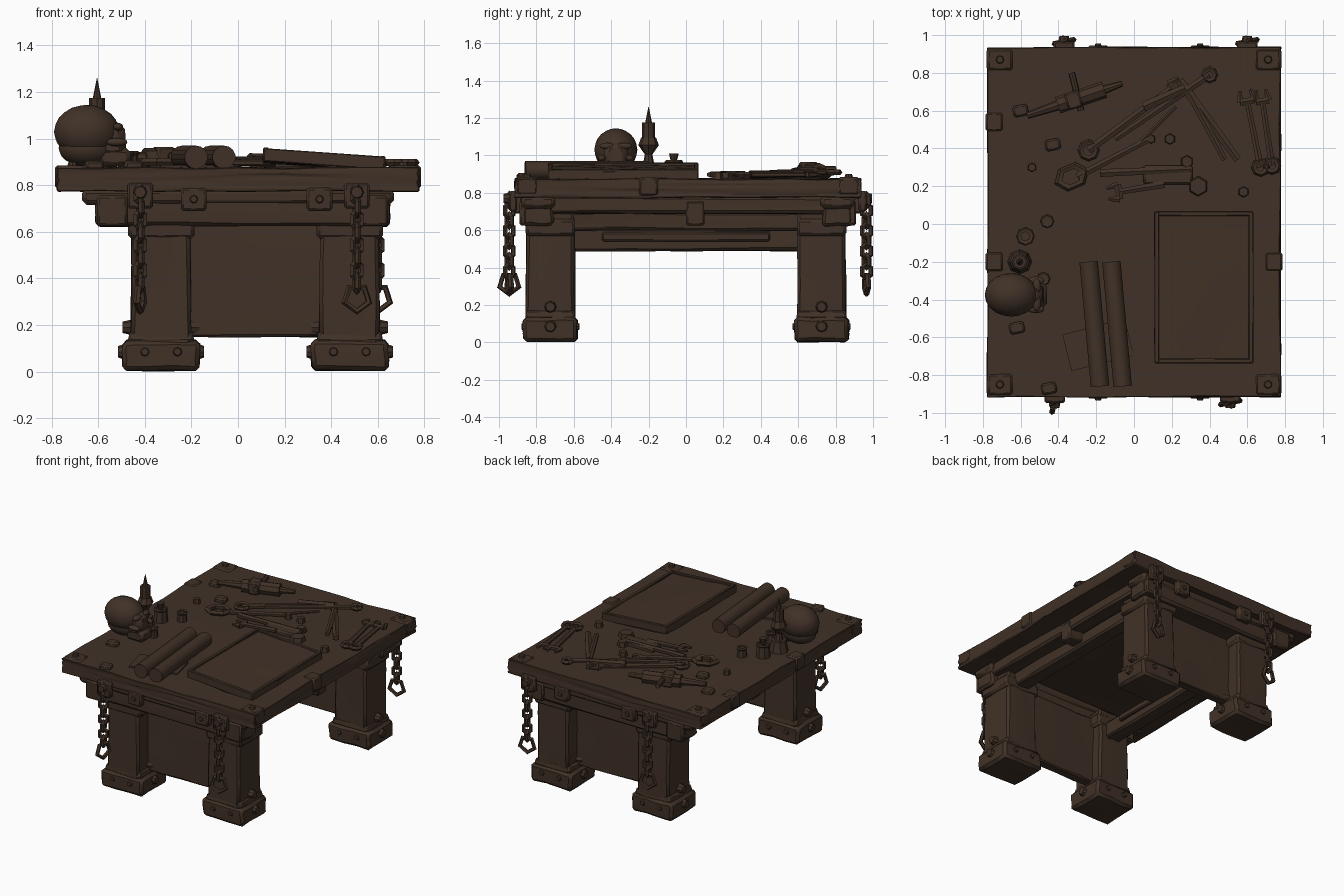
import bpy, bmesh, math, random
from mathutils import Matrix, Vector

random.seed(4)
cube = bpy.data.objects.get("Cube")
if cube:
    bpy.data.objects.remove(cube)

wood = bpy.data.materials.new("dark_brown")
wood.use_nodes = True
COLOR = (.052, .031, .02, 1)
wood.diffuse_color = COLOR
wood.node_tree.nodes["Principled BSDF"].inputs["Base Color"].default_value = COLOR
parts = []

TOP = .875
SIDES = (-1, 1)
UP = Vector((0, 0, 1))


def finish(name, bm, bevel=0):
    bmesh.ops.recalc_face_normals(bm, faces=bm.faces)
    mesh = bpy.data.meshes.new(name)
    bm.to_mesh(mesh)
    bm.free()
    ob = bpy.data.objects.new(name, mesh)
    bpy.context.collection.objects.link(ob)
    mesh.materials.append(wood)
    if bevel:
        mod = ob.modifiers.new("worn_edges", "BEVEL")
        mod.width = bevel
        mod.segments = 1
    parts.append(ob)


def box(name, centre, size, bevel=.01, cuts=0, taper=1, turn=0, axis="Z"):
    """Box by centre and size; cuts give uneven hand-hewn faces."""
    bm = bmesh.new()
    bmesh.ops.create_cube(bm, size=1)
    for v in bm.verts:
        if v.co.z > 0:
            v.co.x *= taper
            v.co.y *= taper
    if cuts:
        bmesh.ops.subdivide_edges(bm, edges=bm.edges, cuts=cuts, use_grid_fill=True)
    bm.transform(Matrix.Diagonal(size).to_4x4())
    if cuts:
        for v in bm.verts:
            v.co += Vector([random.uniform(-.005, .005) for _ in range(3)])
    bm.transform(Matrix.Translation(centre) @ Matrix.Rotation(turn, 4, axis))
    finish(name, bm, bevel)


def rod(name, a, b, start, end=None, sides=8, flat=1):
    """Tapered rod from a to b, optionally flattened vertically."""
    a, b = Vector(a), Vector(b)
    bm = bmesh.new()
    bmesh.ops.create_cone(bm, cap_ends=True, segments=sides, radius1=start,
                          radius2=start if end is None else end, depth=(b - a).length)
    bm.transform((b - a).to_track_quat("Z", "Y").to_matrix().to_4x4())
    bm.transform(Matrix.Diagonal((1, 1, flat, 1)))
    bm.transform(Matrix.Translation((a + b) / 2))
    finish(name, bm)


def bolt(name, centre, direction, radius, length):
    """Short tapered bolt head standing out along a direction."""
    centre = Vector(centre)
    rod(name, centre, centre + Vector(direction) * length, radius, radius * .7)


def ball(name, centre, size):
    bm = bmesh.new()
    bmesh.ops.create_icosphere(bm, subdivisions=3, radius=1)
    bm.transform(Matrix.Translation(centre) @ Matrix.Diagonal((*size, 1)))
    finish(name, bm)


def ring(name, centre, radius, wire, rot=(0, 0, 0), stretch=1, sides=8):
    bpy.ops.mesh.primitive_torus_add(location=centre, rotation=rot, major_radius=radius,
                                     minor_radius=wire, major_segments=sides, minor_segments=5)
    ob = bpy.context.object
    ob.name = name
    ob.scale.x = stretch
    ob.data.materials.append(wood)
    parts.append(ob)


# Table top with iron corner and edge plates
box("table_top", (0, .01, .825), (1.55, 1.85, .1), .018, 7)
for side in SIDES:
    for end in SIDES:
        x, y = side * .71, end * .86 + .01
        box("corner_plate", (x, y, .835), (.14, .12, .1), .015)
        bolt("corner_bolt", (x, y, TOP), UP, .025, .025)
for x, y in ((-.74, .54), (-.74, -.2), (.74, -.2)):
    box("edge_plate", (x, y, .835), (.09, .1, .1))

# Aprons, end plates and recessed end panels
for end in SIDES:
    y = end * .8 + .01
    box("end_apron", (.02, y, .7), (1.26, .16, .15), .015, 3)
    box("end_apron_top", (0, y, .75), (1.34, .18, .07), .02)
    for x in (-.19, .35):
        box("end_plate", (x, y + end * .11, .74), (.11, .05, .1))
        bolt("end_bolt", (x, y + end * .13, .74), (0, end, 0), .02, .015)
    box("end_panel", (.07, end * .71, .4), (.62, .07, .5), .01, 3)
for x in (-.54, .58):
    box("side_apron", (x, .01, .735), (.12, 1.74, .09), .015, 3)
    for y in (-.84, .05, .86):
        box("apron_block", (x, y, .69), (.13, .1, .13))

# Legs with collars, feet and bolts
for x in (-.33, .48):
    for end in SIDES:
        y = end * .725
        box("leg", (x, y, .4), (.255, .26, .6), .015, 2, .98)
        box("leg_cap", (x, y, .615), (.285, .265, .09), .015)
        box("leg_collar", (x, y, .15), (.29, .275, .05), .012, 0, .92)
        box("foot", (x, y, .07), (.33, .29, .13), .018, 2)
        for side in SIDES:
            out = Vector((side, 0, 0))
            bolt("foot_bolt", (x + side * .155, y, .085), out, .035, .03)
            bolt("collar_bolt", (x + side * .12, y, .19), out, .035, .045)
            for face in SIDES:
                bolt("foot_stud", (x + side * .07, y + face * .14, .085), (0, face, 0), .022, .015)

# Long stretchers
box("low_stretcher", (-.32, 0, .55), (.12, 1.25, .12), .015, 3)
box("stretcher_band", (-.32, 0, .565), (.16, .9, .05))
box("high_stretcher", (.48, 0, .65), (.12, 1.25, .1), .015, 3)

# Hanging chains; one end ring is turned edge-on
LINKS = 8
for x, end, facing in ((-.42, -1, 1.3), (.51, -1, .2), (-.37, 1, .2), (.6, 1, .2)):
    y = end * .935 + .01
    box("chain_bracket", (x, y, .755), (.11, .045, .11))
    bolt("chain_pin", (x, y, .77), (0, end, 0), .035, .05)
    y += end * .02
    for i in range(LINKS):
        z = .76 - .38 * i / (LINKS - 1)
        ring("chain_link", (x, y, z), .026, .014,
             (math.pi / 2, math.pi / 2, .6 + 1.2 * (i % 2)), 1.3, 6)
    ring("chain_ring", (x, y, .315), .056, .015, (math.pi / 2, math.pi / 10, facing), 1, 5)

# Skull facing +x
SKULL_Y = -.375
ball("skull_cranium", (-.65, SKULL_Y, 1.03), (.14, .115, .115))
ball("skull_base", (-.65, SKULL_Y, .96), (.12, .095, .08))
box("skull_face", (-.54, SKULL_Y, .995), (.125, .14, .15), .03, 0, .85)
box("skull_jaw", (-.53, SKULL_Y, .92), (.14, .13, .08), .02)
for side in SIDES:
    ball("brow", (-.515, SKULL_Y + side * .045, 1.05), (.022, .042, .018))
    ball("cheekbone", (-.52, SKULL_Y + side * .075, .985), (.045, .022, .018))

# Candle, stacked from base to flame as (height, lower radius, upper radius)
z = TOP
for height, lower, upper in ((.08, .065, .05), (.05, .03, .02), (.05, .02, .055),
                             (.04, .055, .04), (.08, .034, .034), (.085, .018, .001)):
    rod("candle_section", (-.605, -.2, z), (-.605, -.2, z + height), lower, upper)
    z += height

# Small jars, one with a flared stopper
for x, y, r in ((-.575, -.065, .05), (-.46, .015, .035), (-.48, -.29, .035)):
    rim = TOP + r * 1.8
    rod("jar", (x, y, TOP), (x, y, rim), r, r * .85)
    ring("jar_rim", (x, y, rim), r * .8, .01)
rod("jar_stopper", (-.575, -.065, .96), (-.575, -.065, 1.01), .014, .026)

# Scrolls and loose paper
for x in (-.18, -.06):
    rod("scroll", (x, -.86, .92), (x - .06, -.2, .92), .05, sides=14)
box("loose_paper", (-.19, -.64, TOP + .005), (.34, .2, .015), 0, turn=.25)

# Large tome, tilted, with a raised border
TILT = .07
box("tome", (.37, -.335, .906), (.52, .79, .052), .01, 4, turn=TILT, axis="Y")
for side in SIDES:
    box("tome_border", (.37, -.335 + side * .39, .913), (.52, .025, .056), .004, turn=TILT, axis="Y")
    box("tome_border", (.37 + side * .25, -.335, .913 - side * .018), (.025, .8, .06), .004)


def tool(name, a, b, r, eye=0, jaw=0, lift=.022):
    """Flat tool with an optional eye at its first end and open jaw at its last."""
    a, b = Vector((*a, TOP + lift)), Vector((*b, TOP + lift))
    rod(name, a, b, r, r * .8, 6, .75)
    if eye:
        ring(name + "_eye", a, eye, .016)
    if jaw:
        along = (b - a).normalized()
        for side in SIDES:
            reach = UP.cross(along) * side * jaw
            tip = b + reach * .7 + along * .06
            rod(name + "_jaw", b, b + reach, .02, sides=6, flat=.8)
            rod(name + "_jaw", b + reach, tip, .02, .01, sides=6, flat=.8)


# Tools scattered over the back half
tool("long_wrench", (-.24, .39), (.2, .72), .024, .042, .03)
tool("thin_wrench", (.4, .79), (-.1, .45), .022, .03, lift=.035)
tool("wrench_grip", (.05, .62), (.27, .72), .03, lift=.04)
tool("wide_file", (.24, .76), (.55, .34), .028)
tool("narrow_file", (.3, .68), (.48, .34), .022, lift=.03)
tool("spanner", (.67, .3), (.6, .65), .02, .034, .04)
tool("spanner", (.73, .31), (.68, .65), .02, .034, .035)
tool("saw_blade", (-.3, .25), (.1, .46), .022)
ring("saw_handle", (-.33, .25, TOP + .025), .055, .018, (0, 0, .4), 1.35, 6)
tool("chisel", (-.18, .27), (.3, .29), .024)
box("chisel_blade", (.18, .26, TOP + .01), (.26, .1, .04))
tool("small_spanner", (.16, .21), (-.08, .17), .022, jaw=.04)
tool("punch", (0, .4), (.22, .62), .014)

# Clamp drill laid along one slanted axis
origin = Vector((-.28, .67, TOP + .04))
aim = Vector((.95, .32, 0))
rod("drill_body", origin - aim * .13, origin + aim * .13, .045)
rod("drill_bit", origin + aim * .13, origin + aim * .23, .024, .015)
rod("drill_tail", origin - aim * .3, origin - aim * .13, .018, .028)
rod("drill_grip", (-.28, .6, .925), (-.33, .8, .925), .018)
box("drill_block", (-.32, .655, .92), (.08, .09, .09), turn=.3)

# Nuts and scraps
for x, y, r in ((.34, .2, .055), (.28, .33, .035), (.58, .17, .03), (.19, .45, .03),
                (.09, .45, .025), (-.54, .3, .025)):
    rod("nut", (x, y, TOP), (x, y, TOP + .035), r, r * .85, 6)
for x, y in ((-.43, .42), (-.62, -.55), (-.45, -.87), (-.6, .6)):
    box("scrap", (x, y, TOP + .01), (.08, .06, .04), turn=.2)

# Smooth shading with sharp creases
bpy.ops.object.select_all(action="DESELECT")
for ob in parts:
    ob.select_set(True)
bpy.context.view_layer.objects.active = parts[0]
bpy.ops.object.shade_smooth_by_angle(angle=math.radians(35))
